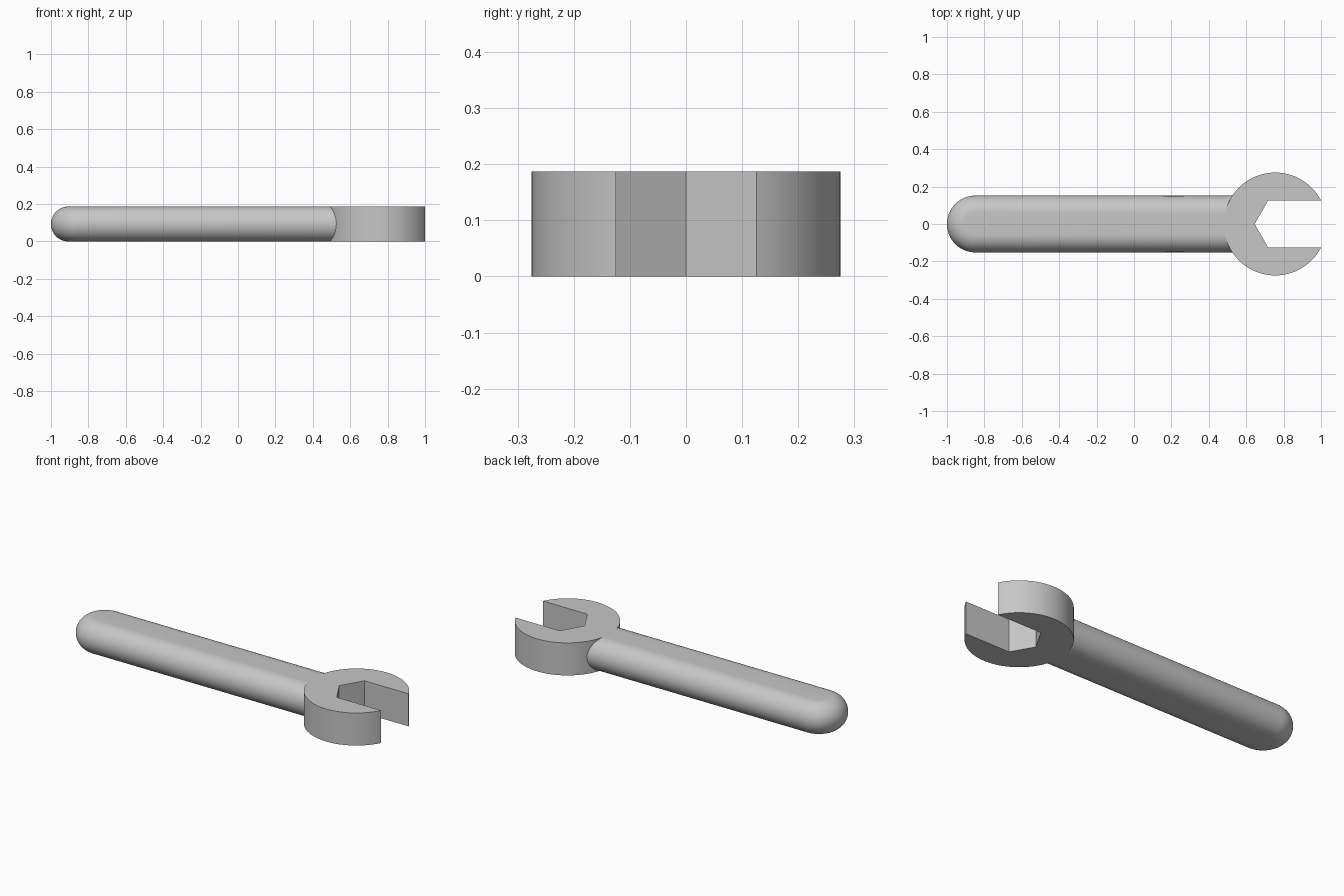
import bpy
import math

cube = bpy.data.objects.get("Cube")
if cube:
    bpy.data.objects.remove(cube, do_unlink=True)

THICK = 0.1875                      # overall thickness
HEAD_X, HEAD_R = 0.755, 0.275       # jaw head circle
MOUTH = 0.125                       # half width of the jaw opening
HANDLE_R, END_X = 0.152, -0.848     # handle half width, centre of its round end

steel = bpy.data.materials.new("steel_grey")
steel.use_nodes = True
colour = (0.57, 0.57, 0.57, 1)
steel.diffuse_color = colour
steel.node_tree.nodes["Principled BSDF"].inputs["Base Color"].default_value = colour


def loft(name, layers, open_side=()):
    """Stack counter-clockwise (outline, z) layers into a capped solid."""
    n = len(layers[0][0])
    verts = [(x, y, z) for outline, z in layers for x, y in outline]
    faces = [tuple(reversed(range(n)))]
    for k in range(len(layers) - 1):
        for i in range(n):
            if i not in open_side:
                a, b = k * n + i, k * n + (i + 1) % n
                faces.append((a, b, b + n, a + n))
    faces.append(tuple(range(len(verts) - n, len(verts))))
    mesh = bpy.data.meshes.new(name)
    mesh.from_pydata(verts, [], faces)
    mesh.materials.append(steel)
    obj = bpy.data.objects.new(name, mesh)
    bpy.context.collection.objects.link(obj)
    bpy.ops.object.select_all(action='DESELECT')
    obj.select_set(True)
    bpy.context.view_layer.objects.active = obj
    bpy.ops.object.shade_smooth_by_angle(angle=math.radians(30))
    return obj


def arc(cx, r, start, end, steps):
    return [(cx + r * math.cos(start + (end - start) * i / steps),
             r * math.sin(start + (end - start) * i / steps)) for i in range(steps + 1)]


# Jaw head: open circle with a hexagonal mouth
tip = math.asin(MOUTH / HEAD_R)
head_outline = arc(HEAD_X, HEAD_R, tip, 2 * math.pi - tip, 96)
head_outline += [(0.717, -MOUTH), (0.645, 0), (0.717, MOUTH)]
loft("jaw_head", [(head_outline, 0), (head_outline, THICK)])

# Handle: fully rounded bar, trimmed along the head's curved wall
SIDE, ROUND, LEVELS = 32, THICK / 2, 24
layers = []
for k in range(LEVELS + 1):
    t = math.pi * (k / LEVELS - 0.5)
    r = HANDLE_R - ROUND + ROUND * math.cos(t)
    outline = arc(END_X, r, math.pi / 2, 1.5 * math.pi, SIDE)
    half = math.asin(r / HEAD_R)
    joint = arc(HEAD_X, HEAD_R - 0.001, math.pi + half, math.pi - half, 16)
    layers.append((outline + joint, ROUND + ROUND * math.sin(t)))
loft("handle", layers, open_side=range(SIDE + 1, SIDE + 17))
